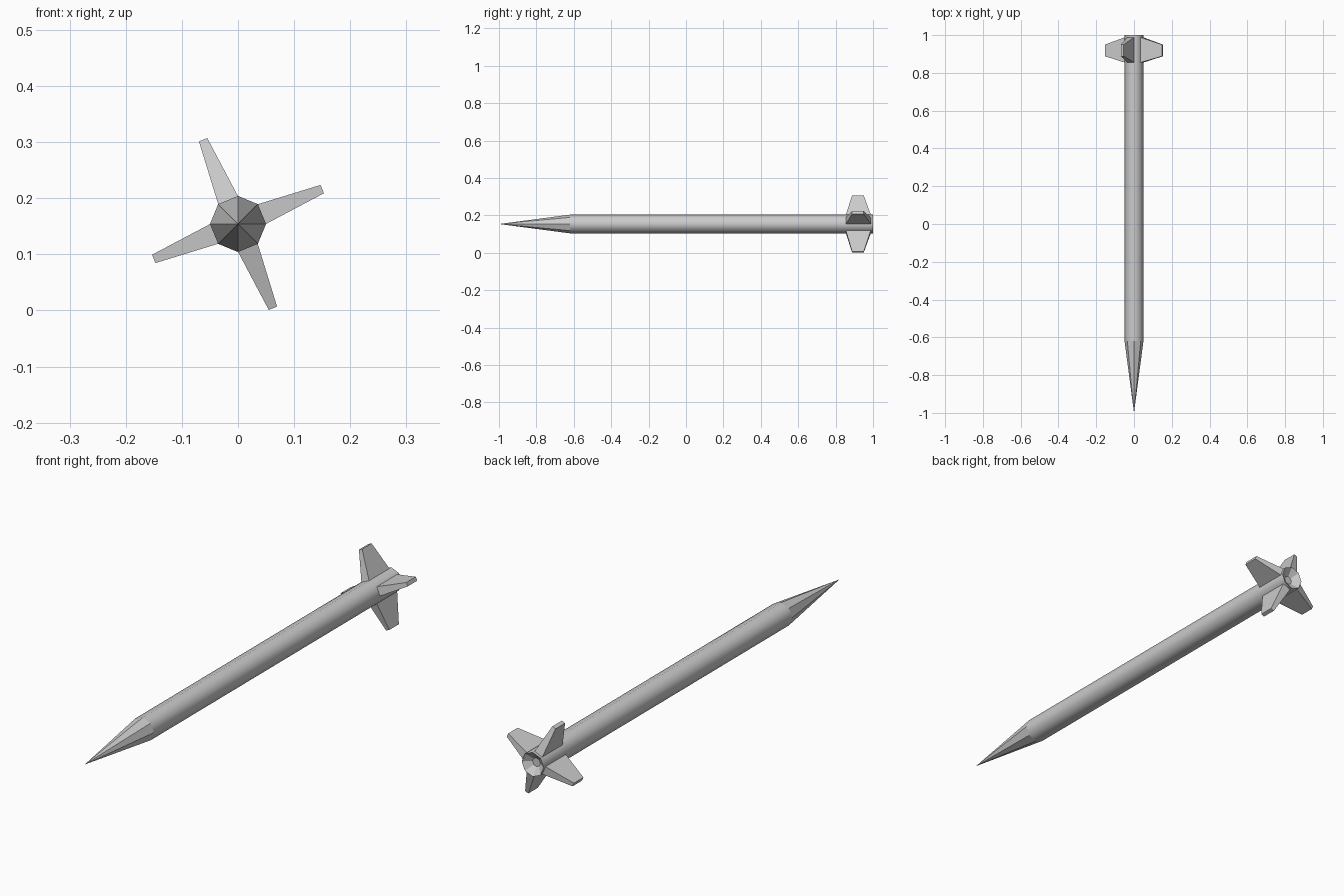
import bpy, bmesh, math

if "Cube" in bpy.data.objects:
    bpy.data.objects.remove(bpy.data.objects["Cube"])

CZ = 0.154   # height of the missile axis
R = 0.05     # body radius
SIDES = 8


def ring(bm, r, y):
    return [bm.verts.new((r * math.cos(2 * math.pi * i / SIDES), y,
                          CZ + r * math.sin(2 * math.pi * i / SIDES))) for i in range(SIDES)]


def bridge(bm, a, b, smooth=False):
    for i in range(SIDES):
        j = (i + 1) % SIDES
        bm.faces.new((a[i], a[j], b[j], b[i])).smooth = smooth


def finish(bm, name):
    bmesh.ops.recalc_face_normals(bm, faces=bm.faces)
    mesh = bpy.data.meshes.new(name)
    bm.to_mesh(mesh)
    bm.free()
    obj = bpy.data.objects.new(name, mesh)
    bpy.context.collection.objects.link(obj)
    return obj


# Body tube, pointed nose and recessed nozzle
bm = bmesh.new()
nose_base, tail = ring(bm, R, -0.62), ring(bm, R, 1.0)
throat = ring(bm, 0.018, 0.975)
tip = bm.verts.new((0, -1.0, CZ))
for i in range(SIDES):
    bm.faces.new((tip, nose_base[i], nose_base[(i + 1) % SIDES]))
bridge(bm, nose_base, tail, smooth=True)
bridge(bm, tail, throat)
bm.faces.new(throat)
# keep nose and nozzle creases sharp
for e in bm.edges:
    e.smooth = all(f.smooth for f in e.link_faces)
finish(bm, "missile_body")

# Four tapered fins, one on every second side of the body
for k in range(4):
    a = math.radians(22.5 + 90 * k)
    c, s = math.cos(a), math.sin(a)
    bm = bmesh.new()
    loops = []
    for dist, half, y0, y1 in ((0.046, 0.019, 0.855, 0.988), (0.1625, 0.008, 0.888, 0.95)):
        loops.append([bm.verts.new((dist * c - w * s, y, CZ + dist * s + w * c))
                      for w, y in ((-half, y0), (half, y0), (half, y1), (-half, y1))])
    root, end = loops
    for i in range(4):
        j = (i + 1) % 4
        bm.faces.new((root[i], root[j], end[j], end[i]))
    bm.faces.new(root)
    bm.faces.new(end)
    finish(bm, f"tail_fin_{k + 1}")
